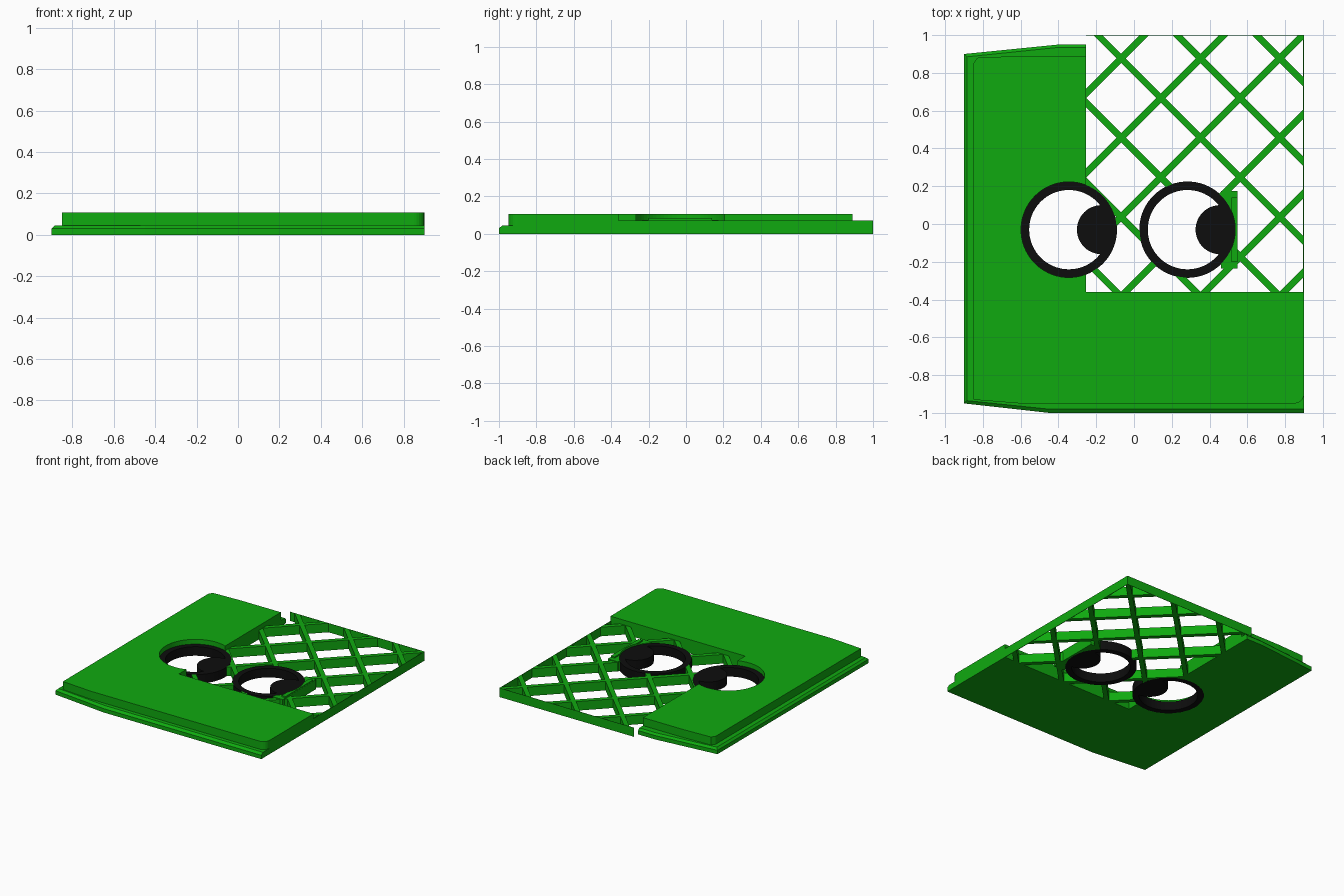
import bpy, bmesh, math
from mathutils import Vector

if "Cube" in bpy.data.objects:
    bpy.data.objects.remove(bpy.data.objects["Cube"])


def material(name, rgb):
    m = bpy.data.materials.new(name)
    m.diffuse_color = (*rgb, 1)
    m.use_nodes = True
    m.node_tree.nodes["Principled BSDF"].inputs["Base Color"].default_value = m.diffuse_color
    return m


GREEN = material("leaf green", (0.005, 0.4, 0.005))
BLACK = material("soft black", (0.004, 0.004, 0.004))

EYES = {"left": (-0.345, -0.03), "right": (0.283, -0.03)}
R_OUT, R_IN, R_PUPIL = 0.255, 0.21, 0.13
X0, X1, Y0, Y1 = -0.255, 0.9, -0.36, 1.0     # lattice window
GRID_TOP = 0.07


def finish(name, bm, mat, smooth=False):
    bmesh.ops.recalc_face_normals(bm, faces=bm.faces)
    mesh = bpy.data.meshes.new(name)
    bm.to_mesh(mesh)
    bm.free()
    ob = bpy.data.objects.new(name, mesh)
    bpy.context.collection.objects.link(ob)
    mesh.materials.append(mat)
    if smooth:
        bpy.ops.object.select_all(action='DESELECT')
        ob.select_set(True)
        bpy.context.view_layer.objects.active = ob
        bpy.ops.object.shade_smooth_by_angle(angle=math.radians(35))
    return ob


def add_stack(bm, layers, closed=False):
    """Skin a list of (outline, z) layers; cap the ends, or close into a ring."""
    loops = [[bm.verts.new((x, y, z)) for x, y in pts] for pts, z in layers]
    n = len(loops[0])
    pairs = list(zip(loops, loops[1:]))
    if closed:
        pairs.append((loops[-1], loops[0]))
    else:
        bm.faces.new(loops[0][::-1])
        bm.faces.new(loops[-1])
    for a, b in pairs:
        for i in range(n):
            j = (i + 1) % n
            bm.faces.new((a[i], a[j], b[j], b[i]))


def stack(name, layers, mat, closed=False, smooth=False):
    bm = bmesh.new()
    add_stack(bm, layers, closed)
    return finish(name, bm, mat, smooth)


def rect(x0, x1, y0, y1):
    return [(x0, y0), (x1, y0), (x1, y1), (x0, y1)]


def circle(c, r, n=72):
    return [(c[0] + r * math.cos(math.tau * i / n),
             c[1] + r * math.sin(math.tau * i / n)) for i in range(n)]


# Helper cylinders that open the eye holes
cutters = {}
for side, c in EYES.items():
    pts = circle(c, R_OUT - 0.002)
    cut = stack(side + "_eye_cutter", [(pts, -0.1), (pts, 0.3)], GREEN)
    cut.hide_render = True
    cut.hide_set(True)
    cutters[side] = cut


def cut_eye(ob, side):
    mod = ob.modifiers.new(side + "_hole", 'BOOLEAN')
    mod.operation = 'DIFFERENCE'
    mod.solver = 'EXACT'
    mod.use_self = True
    mod.object = cutters[side]


# Lower L-shaped plate with a chamfered outer rim
outer = [(-0.9, 0.9), (-0.9, -0.95), (-0.45, -1.0), (0.9, -1.0),
         (0.9, Y0), (X0, Y0), (X0, 0.95), (-0.4, 0.95)]
rim = [(-0.885, 0.885), (-0.885, -0.935), (-0.45, -0.98), (0.9, -0.98),
       (0.9, Y0), (X0, Y0), (X0, 0.935), (-0.4, 0.935)]
base = stack("base_plate", [(outer, 0), (outer, 0.03), (rim, 0.045)], GREEN)
cut_eye(base, "left")

# Raised L-shaped plate with a rounded front corner
corner = [(0.85 + 0.05 * math.sin(a), -0.9 - 0.05 * math.cos(a))
          for a in (math.pi / 2 * i / 6 for i in range(7))]
top = [(-0.83, 0.88), (-0.85, 0.85), (-0.85, -0.93), (-0.6, -0.95)] + corner + \
      [(0.9, Y0), (X0, Y0), (X0, 0.89), (-0.6, 0.89)]
raised = stack("raised_plate", [(top, 0.044), (top, 0.107)], GREEN)
cut_eye(raised, "left")

# Diagonal lattice, trimmed to the window
bm = bmesh.new()
node = Vector((0.352, 0.457, 0))
for slope in (1, -1):
    d = Vector((1, slope, 0)).normalized()
    side_dir = Vector((-d.y, d.x, 0))
    for k in range(-5, 6):
        mid = node + Vector((0.42 * k, 0, 0))
        w = side_dir * 0.0175
        quad = [mid - d * 3 - w, mid + d * 3 - w, mid + d * 3 + w, mid - d * 3 + w]
        bar = bmesh.new()
        add_stack(bar, [([(p.x, p.y) for p in quad], 0),
                        ([(p.x, p.y) for p in quad], GRID_TOP)])
        for co, no in (((X0, 0, 0), (-1, 0, 0)), ((X1, 0, 0), (1, 0, 0)),
                       ((0, Y0, 0), (0, -1, 0)), ((0, Y1, 0), (0, 1, 0))):
            bmesh.ops.bisect_plane(bar, geom=bar.verts[:] + bar.edges[:] + bar.faces[:],
                                   plane_co=co, plane_no=no, clear_outer=True)
            rims = [e for e in bar.edges if e.is_boundary]
            if rims:
                bmesh.ops.holes_fill(bar, edges=rims)
        if bar.faces:
            bmesh.ops.recalc_face_normals(bar, faces=bar.faces)
            tmp = bpy.data.meshes.new("bar")
            bar.to_mesh(tmp)
            bm.from_mesh(tmp)
            bpy.data.meshes.remove(tmp)
        bar.free()
lattice = finish("lattice", bm, GREEN)
for side in EYES:
    cut_eye(lattice, side)

# Thin walls closing the lattice at the right and the back
side_wall = rect(X1 - 0.004, X1, Y0, Y1)
stack("side_wall", [(side_wall, 0), (side_wall, GRID_TOP)], GREEN)
back_wall = rect(X0, X1, Y1 - 0.002, Y1)
stack("back_wall", [(back_wall, 0), (back_wall, GRID_TOP)], GREEN)

# Stepped block hugging the right eye
for name, pts, h in (("eye_block", rect(0.46, 0.548, -0.235, 0.175), 0.075),
                     ("eye_block_ridge", rect(0.515, 0.547, -0.2, 0.14), 0.085)):
    cut_eye(stack(name, [(pts, 0), (pts, h)], GREEN), "right")

# Eyes: open ring plus a pupil trimmed to the ring
for side, c in EYES.items():
    o, i = circle(c, R_OUT), circle(c, R_IN)
    stack(side + "_eye_ring", [(o, 0), (o, GRID_TOP), (i, GRID_TOP), (i, 0)],
          BLACK, closed=True, smooth=True)
    pupil = []
    for x, y in circle((c[0] + 0.173, c[1]), R_PUPIL, 48):
        v = Vector((x - c[0], y - c[1]))
        if v.length > 0.235:
            v *= 0.235 / v.length
        pupil.append((c[0] + v.x, c[1] + v.y))
    stack(side + "_pupil", [(pupil, 0), (pupil, GRID_TOP)], BLACK, smooth=True)
